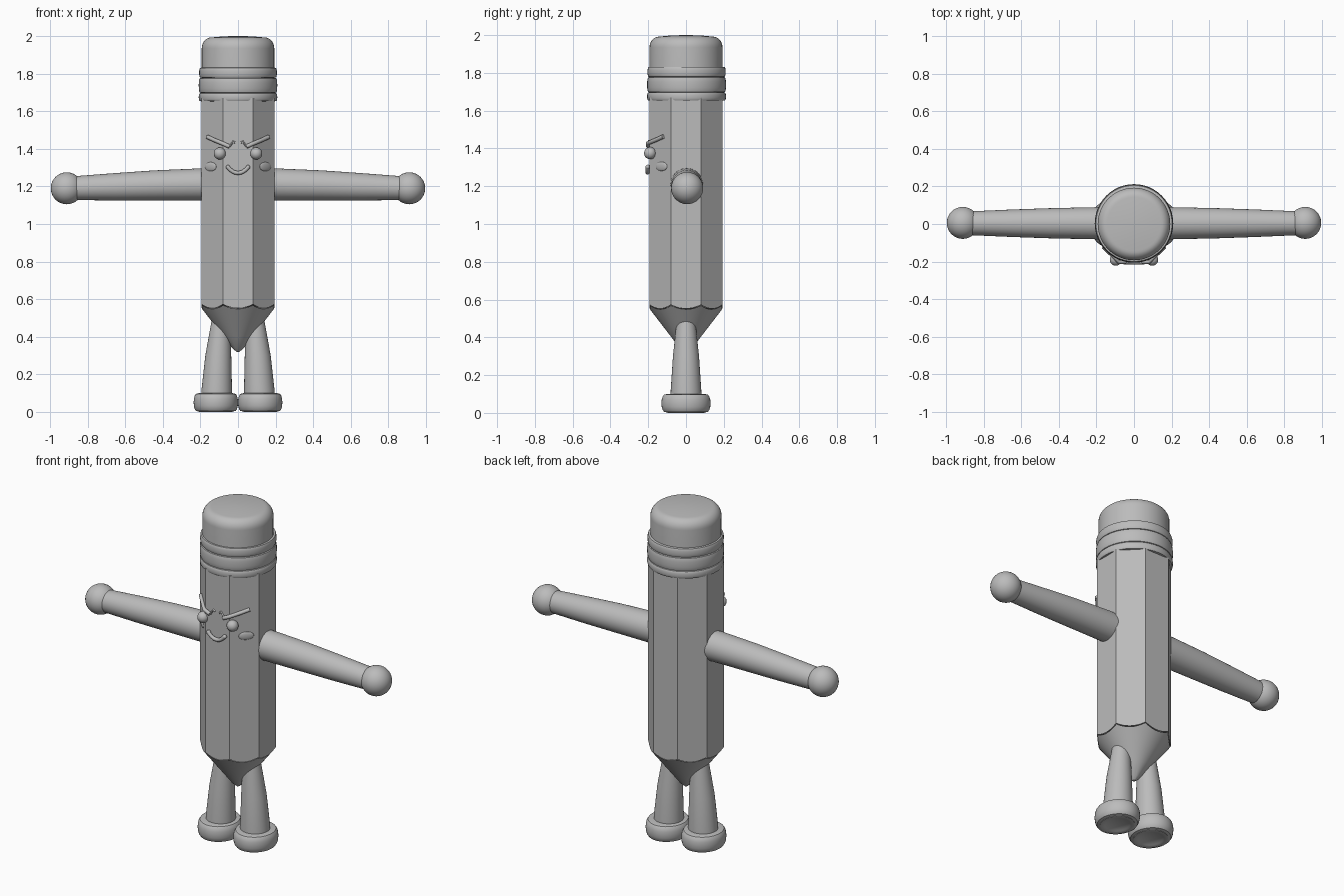
import bpy
import bmesh
import math
from mathutils import Vector

default_cube = bpy.data.objects.get("Cube")
if default_cube:
    bpy.data.objects.remove(default_cube, do_unlink=True)

GREY = (0.5, 0.5, 0.5, 1)
clay = bpy.data.materials.new("plain_grey")
clay.use_nodes = True
clay.diffuse_color = GREY
clay.node_tree.nodes["Principled BSDF"].inputs["Base Color"].default_value = GREY

APOTHEM = 0.194
FLAT = math.pi / 4   # angle spanned by one side of the octagon


def finish(bm, name, angle=30):
    bmesh.ops.recalc_face_normals(bm, faces=bm.faces)
    mesh = bpy.data.meshes.new(name)
    bm.to_mesh(mesh)
    bm.free()
    obj = bpy.data.objects.new(name, mesh)
    bpy.context.collection.objects.link(obj)
    mesh.materials.append(clay)
    bpy.ops.object.select_all(action="DESELECT")
    obj.select_set(True)
    bpy.context.view_layer.objects.active = obj
    bpy.ops.object.shade_smooth_by_angle(angle=math.radians(angle))
    return obj


def loft(name, rings, angle=30):
    """Skin a list of equal-length point rings and cap both ends."""
    bm = bmesh.new()
    loops = [[bm.verts.new(p) for p in ring] for ring in rings]
    n = len(loops[0])
    for a, b in zip(loops, loops[1:]):
        for i in range(n):
            j = (i + 1) % n
            bm.faces.new((a[i], a[j], b[j], b[i]))
    bm.faces.new(loops[0])
    bm.faces.new(loops[-1])
    return finish(bm, name, angle)


def circle(centre, radius, axis="Z", n=48, squash=1.0):
    c = Vector(centre)
    ring = []
    for i in range(n):
        t = 2 * math.pi * i / n
        u, v = radius * math.cos(t), radius * math.sin(t) * squash
        ring.append(c + (Vector((u, v, 0)) if axis == "Z" else Vector((0, u, v))))
    return ring


def lathe(name, profile, x=0, y=0, squash=1.0, angle=30):
    return loft(name, [circle((x, y, z), r, squash=squash) for r, z in profile], angle)


def ball(name, centre, radius):
    bm = bmesh.new()
    bmesh.ops.create_uvsphere(bm, u_segments=32, v_segments=20, radius=radius)
    bmesh.ops.translate(bm, verts=bm.verts, vec=centre)
    return finish(bm, name)


def tube(name, points, radius):
    """Round rod following a smooth path."""
    curve = bpy.data.curves.new(name, "CURVE")
    curve.dimensions = "3D"
    curve.bevel_depth = radius
    curve.bevel_resolution = 3
    curve.use_fill_caps = True
    spline = curve.splines.new("POLY")
    spline.points.add(len(points) - 1)
    for sp, p in zip(spline.points, points):
        sp.co = (*p, 1)
    temp = bpy.data.objects.new(name + "_path", curve)
    bpy.context.collection.objects.link(temp)
    bpy.context.view_layer.update()
    mesh = bpy.data.meshes.new_from_object(temp.evaluated_get(bpy.context.evaluated_depsgraph_get()))
    bm = bmesh.new()
    bm.from_mesh(mesh)
    bpy.data.objects.remove(temp, do_unlink=True)
    bpy.data.meshes.remove(mesh)
    return finish(bm, name, 40)


def front_y(x):
    """Depth of the octagonal barrel's front surface at a given x."""
    return -min(APOTHEM, APOTHEM * math.sqrt(2) - abs(x))


# Octagonal barrel, with a scalloped lower edge where the point is sharpened
TIP, SLOPE = 0.30, 1.3
angles = [2 * math.pi * i / 96 + FLAT / 2 for i in range(96)]


def barrel_radius(t):
    return APOTHEM / math.cos((t + FLAT / 2) % FLAT - FLAT / 2)


def barrel_ring(height, scale=1.0):
    return [(barrel_radius(t) * scale * math.cos(t), barrel_radius(t) * scale * math.sin(t),
             height(barrel_radius(t))) for t in angles]


def cut_height(r):
    return TIP + SLOPE * r


loft("barrel", [barrel_ring(lambda r: 1.67), barrel_ring(cut_height),
                barrel_ring(lambda r: cut_height(r) + 0.004, 0.97)], 25)
loft("sharpened_point", [barrel_ring(lambda r, s=s: TIP + SLOPE * r * s + (0.01 if s < 0.05 else 0), s)
                         for s in (0.985, 0.7, 0.4, 0.15, 0.04)], 25)

# Eraser with a rounded rim
eraser = [(0.193, 1.65), (0.193, 1.935)]
for k in range(1, 9):
    t = k * math.pi / 16
    eraser.append((0.143 + 0.05 * math.cos(t), 1.935 + 0.057 * math.sin(t)))
eraser += [(0.08, 1.998), (0.01, 2.0)]
lathe("eraser", eraser)

# Ferrule made of stacked rounded bands
ferrule = [(0.18, 1.653)]
for low, high, bulge in ((1.653, 1.697, 0.209), (1.697, 1.778, 0.209), (1.778, 1.832, 0.207)):
    for k in range(9):
        t = math.pi * k / 8
        ferrule.append((bulge - 0.012 + 0.012 * math.sin(t) ** 0.5 if 0 < k < 8 else bulge - 0.012,
                        (low + high) / 2 - (high - low) / 2 * math.cos(t)))
ferrule.append((0.18, 1.832))
lathe("ferrule", ferrule, y=0.003, angle=45)

for side, s in (("left", 1), ("right", -1)):
    # Arm tapering to a ball hand
    stations = ((0.12, 1.210, 0.086), (0.22, 1.210, 0.085), (0.45, 1.205, 0.080),
                (0.65, 1.198, 0.073), (0.90, 1.190, 0.062))
    loft(side + "_arm", [circle((s * x, 0.004, z), r, "X") for x, z, r in stations])
    ball(side + "_hand", (s * 0.911, 0.006, 1.19), 0.085)

    # Leg leaning slightly inward towards the top
    loft(side + "_leg", [circle((s * x, 0, z), r) for x, z, r in
                         ((0.115, 0.06, 0.082), (0.113, 0.12, 0.081), (0.105, 0.3, 0.069), (0.09, 0.5, 0.048))])

    # Disc foot with rounded rim and a shallow sole recess
    foot = [(0.065, 0.004), (0.07, 0.0), (0.09, 0.0)]
    for k in range(9):
        t = math.pi * (k / 8 - 0.5)
        foot.append((0.09 + 0.028 * max(math.cos(t), 0) ** 0.6, 0.051 + 0.049 * math.sin(t)))
    foot.append((0.05, 0.1))
    lathe(side + "_foot", foot, x=s * 0.118, squash=1.1, angle=40)

    # Eye
    ball(side + "_eye", (s * 0.097, -0.19, 1.375), 0.032)

    # Slanted brow lying on the barrel
    brow = [(s * x, front_y(x) - 0.008, z) for x, z in
            ((0.162, 1.463), (0.125, 1.446), (0.081, 1.428), (0.045, 1.412))]
    tube(side + "_brow", brow, 0.011)

    # Thin frown crease between the brows
    tube(side + "_crease", [(s * x, -APOTHEM - 0.001, z) for x, z in
                            ((0.045, 1.412), (0.025, 1.440), (0.015, 1.432))], 0.006)

    # Cheek: flattened oval on the slanted face
    cheek = ball(side + "_cheek", (0, 0, 0), 1)
    cheek.scale = (0.042, 0.008, 0.024)
    cheek.rotation_euler = (0, 0, s * FLAT)
    cheek.location = (s * 0.145, front_y(0.145), 1.305)

    # Rounded mouth corner
    ball(side + "_mouth_corner", (s * 0.053, -0.202, 1.302), 0.012)

# Smile
smile = []
for k in range(17):
    u = k / 8 - 1
    smile.append((0.053 * u, -0.204, 1.272 + 0.030 * abs(u) ** 2.2))
tube("smile", smile, 0.011)
